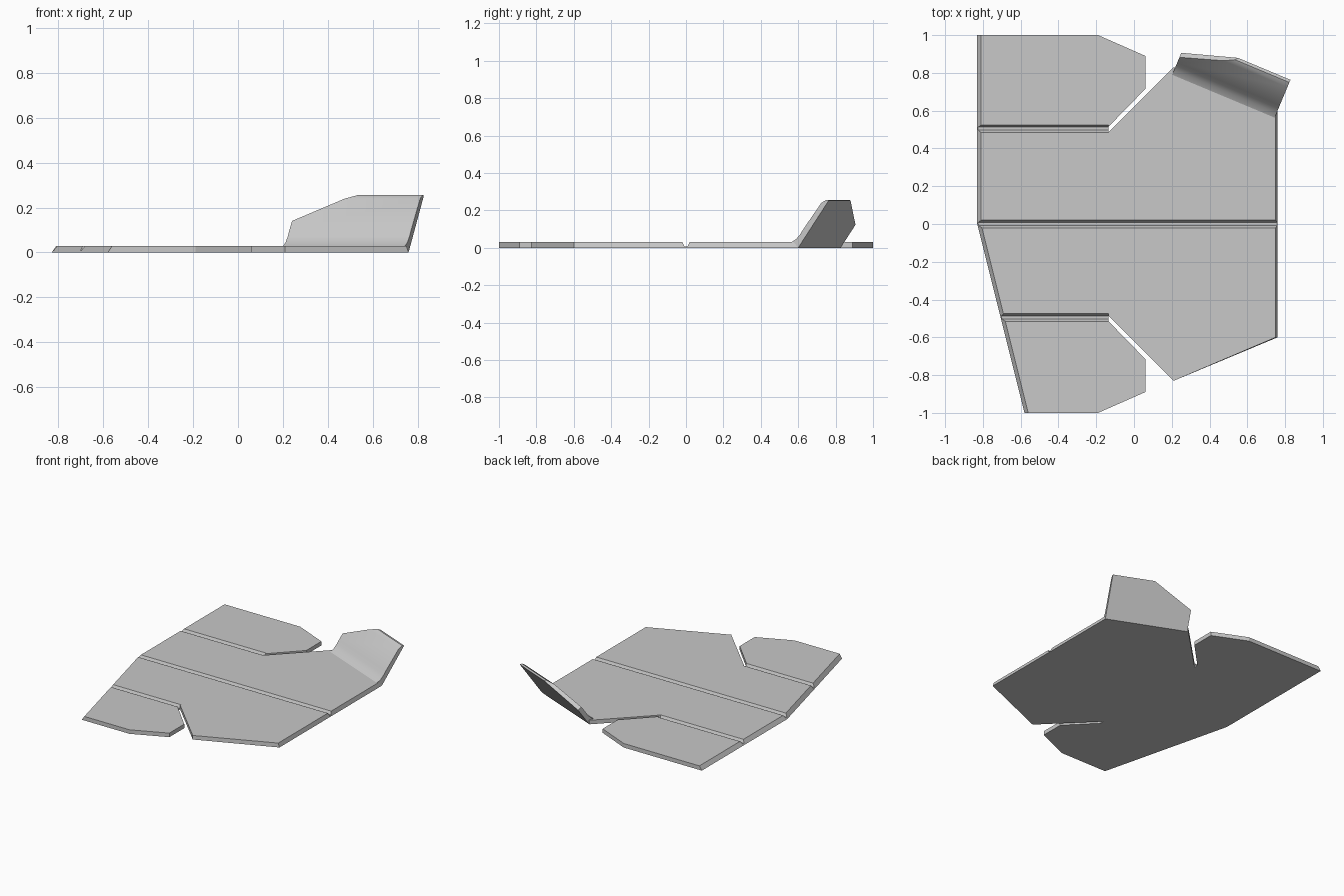
import bpy
import bmesh
from mathutils import Vector, Matrix

cube = bpy.data.objects.get("Cube")
if cube:
    bpy.data.objects.remove(cube, do_unlink=True)

THICK = 0.03

grey = bpy.data.materials.new("plain grey")
grey.use_nodes = True
grey.diffuse_color = (0.58, 0.58, 0.58, 1)
grey.node_tree.nodes["Principled BSDF"].inputs["Base Color"].default_value = (0.58, 0.58, 0.58, 1)


def finish(bm, name):
    bmesh.ops.recalc_face_normals(bm, faces=bm.faces[:])
    mesh = bpy.data.meshes.new(name)
    bm.to_mesh(mesh)
    bm.free()
    mesh.materials.append(grey)
    obj = bpy.data.objects.new(name, mesh)
    bpy.context.scene.collection.objects.link(obj)
    return obj


def loft(lower, upper):
    """Closed solid between two matching loops."""
    bm = bmesh.new()
    a = [bm.verts.new(p) for p in lower]
    b = [bm.verts.new(p) for p in upper]
    bm.faces.new(a[::-1])
    bm.faces.new(b)
    for i in range(len(a)):
        j = (i + 1) % len(a)
        bm.faces.new((a[i], a[j], b[j], b[i]))
    return bm


def activate(obj):
    bpy.ops.object.select_all(action='DESELECT')
    obj.select_set(True)
    bpy.context.view_layer.objects.active = obj


# Flat panel outline: mirrored lobes and slits, with one swept leading edge
side = [(-0.19, 1.0), (0.06, 0.89), (0.06, 0.715), (-0.135, 0.515),
        (-0.135, 0.485), (0.21, 0.83), (0.76, 0.6)]
outline = ([(-0.83, 0), (-0.58, -1)] + [(x, -y) for x, y in side]
           + side[::-1] + [(-0.83, 1)])


def top_point(x, y):
    shift = 0.02 if x < -0.5 else (-0.01 if x > 0.7 else 0)
    return (x + shift, y, THICK)


panel = finish(loft([(x, y, 0) for x, y in outline],
                    [top_point(x, y) for x, y in outline]), "folding_panel")

# Fold grooves cut into the upper face
groove = [(-0.008, 0.008), (0.008, 0.008), (0.032, 0.052), (-0.032, 0.052)]
for centre, end in ((0, 0.9), (0.505, -0.135), (-0.495, -0.135)):
    cutter = finish(loft([(-0.9, centre + y, z) for y, z in groove],
                         [(end, centre + y, z) for y, z in groove]), "groove_cutter")
    cutter.hide_render = True
    mod = panel.modifiers.new("groove", 'BOOLEAN')
    mod.operation = 'DIFFERENCE'
    mod.solver = 'EXACT'
    mod.object = cutter
    activate(panel)
    bpy.ops.object.modifier_apply(modifier=mod.name)
    bpy.data.objects.remove(cutter, do_unlink=True)

# Raised corner flap: profile (outward, up) swept along the back corner fold
start = Vector((0.21, 0.83, 0))
along = Vector((0.55, -0.23, 0))
length = along.length
along.normalize()
out = Vector((-along.y, along.x, 0))
profile = [(0, 0), (0.177, 0.253), (0.162, 0.256), (0.134, 0.24), (0.03, 0.1),
           (0.012, 0.073), (-0.012, 0.046), (-0.04, THICK)]
flap_bm = loft([(0.008, d, z) for d, z in profile],
               [(length, d, z) for d, z in profile])

# Trim the flap's sloping upper corner, square to its face
first, second = Vector((0.015, 0.088, 0.126)), Vector((0.295, 0.177, 0.253))
face_normal = Vector((0, -0.82, 0.57))
cut_normal = (second - first).cross(face_normal)
if cut_normal.z < 0:
    cut_normal.negate()
cut = bmesh.ops.bisect_plane(flap_bm, geom=flap_bm.verts[:] + flap_bm.edges[:] + flap_bm.faces[:],
                             plane_co=first, plane_no=cut_normal, clear_outer=True)
rim = [e for e in cut["geom_cut"] if isinstance(e, bmesh.types.BMEdge)]
bmesh.ops.contextual_create(flap_bm, geom=rim)
frame = Matrix((along, out, Vector((0, 0, 1)))).transposed().to_4x4()
bmesh.ops.transform(flap_bm, matrix=Matrix.Translation(start) @ frame, verts=flap_bm.verts[:])
flap = finish(flap_bm, "raised_corner_flap")
activate(flap)
bpy.ops.object.shade_smooth_by_angle(angle=0.45)
